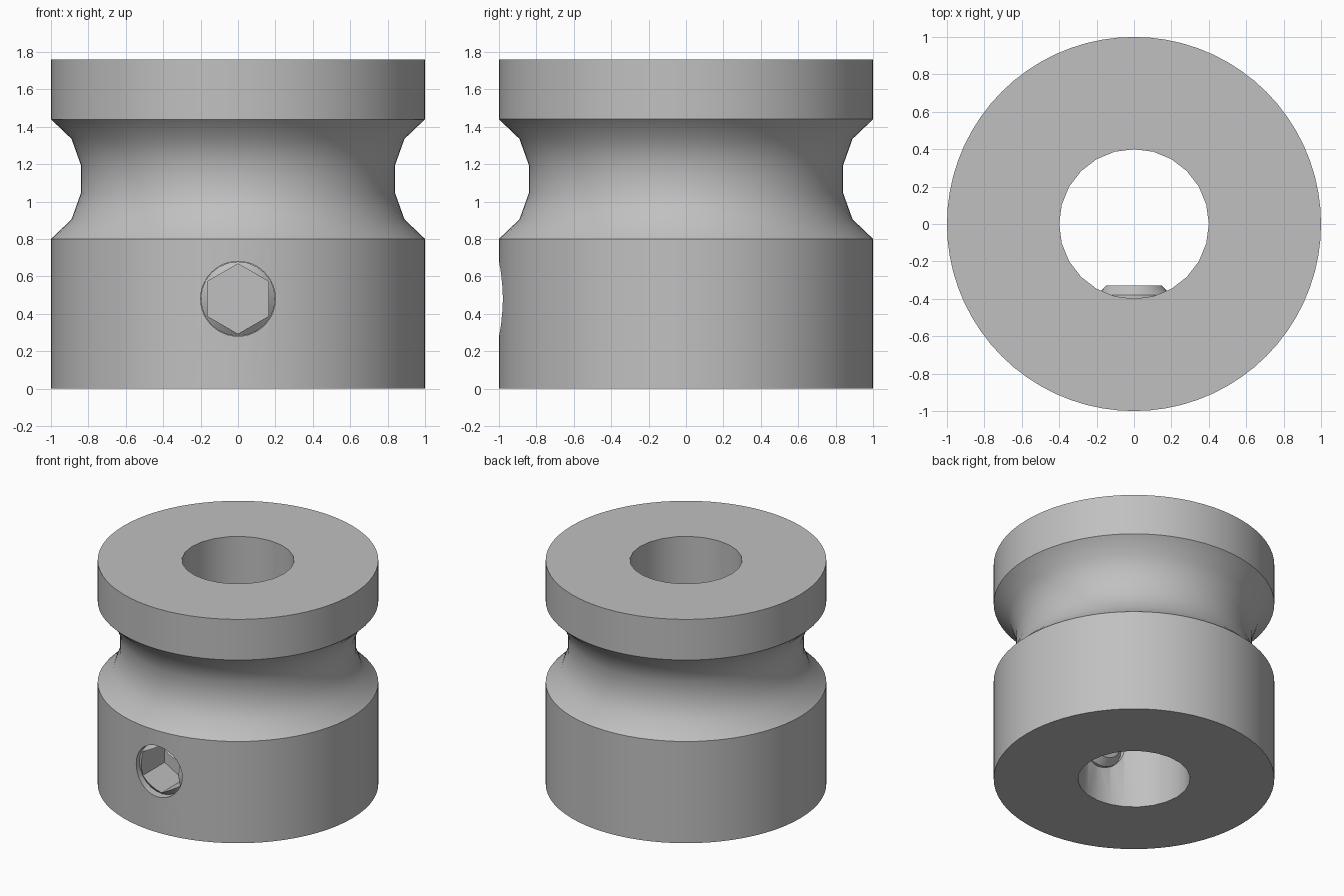
import bpy, bmesh, math

cube = bpy.data.objects.get("Cube")
if cube:
    bpy.data.objects.remove(cube)

metal = bpy.data.materials.new("grey metal")
metal.use_nodes = True
grey = (0.53, 0.53, 0.53, 1)
metal.diffuse_color = grey
metal.node_tree.nodes["Principled BSDF"].inputs["Base Color"].default_value = grey

SCREW_Z, SCREW_R = 0.48, 0.2


def loft(name, rings):
    """Skin a list of equal-sized rings and cap both ends."""
    bm = bmesh.new()
    loops = [[bm.verts.new(p) for p in ring] for ring in rings]
    n = len(loops[0])
    for a, b in zip(loops, loops[1:]):
        for i in range(n):
            j = (i + 1) % n
            bm.faces.new((a[i], a[j], b[j], b[i]))
    bm.faces.new(loops[0])
    bm.faces.new(loops[-1])
    bmesh.ops.recalc_face_normals(bm, faces=bm.faces)
    mesh = bpy.data.meshes.new(name)
    bm.to_mesh(mesh)
    bm.free()
    obj = bpy.data.objects.new(name, mesh)
    bpy.context.collection.objects.link(obj)
    mesh.materials.append(metal)
    return obj


def upright_ring(r, z, n):
    angles = [math.tau * i / n for i in range(n)]
    return [(r * math.cos(a), r * math.sin(a), z) for a in angles]


def screw_ring(y, r, n=24, hexagon=False, slope=0):
    """Ring around the screw axis; slope pushes points inward with radius."""
    ring = []
    for i in range(n):
        a = math.tau * i / n
        d = r
        if hexagon:
            d *= math.cos(math.pi / 6) / math.cos(a % (math.pi / 3) - math.pi / 6)
        ring.append((d * math.sin(a), y + slope * (d - r), SCREW_Z + d * math.cos(a)))
    return ring


def smooth(obj):
    bpy.ops.object.select_all(action='DESELECT')
    obj.select_set(True)
    bpy.context.view_layer.objects.active = obj
    bpy.ops.object.shade_smooth_by_angle(angle=math.radians(32))


# Pulley body: lathed rim, groove and hub
half_groove = [(1, 0.32), (0.89, 0.215), (0.84, 0.075)]
groove = [(r, 1.12 - h) for r, h in half_groove]
groove += [(r, 1.12 + h) for r, h in reversed(half_groove)]
profile = [(1, 0)] + groove + [(1, 1.76)]
body = loft("pulley_body", [upright_ring(r, z, 72) for r, z in profile])

# Shaft bore and screw hole
bore = loft("bore_cutter", [upright_ring(0.4, z, 24) for z in (-0.2, 2)])
hole = loft("screw_hole_cutter", [screw_ring(y, SCREW_R, 48) for y in (-1.2, -0.1)])
bpy.context.view_layer.objects.active = body
for cutter in (bore, hole):
    cut = body.modifiers.new(cutter.name, 'BOOLEAN')
    cut.operation = 'DIFFERENCE'
    cut.solver = 'EXACT'
    cut.object = cutter
    bpy.ops.object.modifier_apply(modifier=cut.name)
    bpy.data.objects.remove(cutter)
smooth(body)

# Set screw: hex socket, bevelled mouth, shank and chamfered tip
screw = loft("set_screw", [
    screw_ring(-0.68, 0.187, hexagon=True),
    screw_ring(-0.95, 0.187, hexagon=True, slope=0.8),
    screw_ring(-0.94, SCREW_R - 0.001),
    screw_ring(-0.38, SCREW_R - 0.001),
    screw_ring(-0.33, 0.15),
])
smooth(screw)
